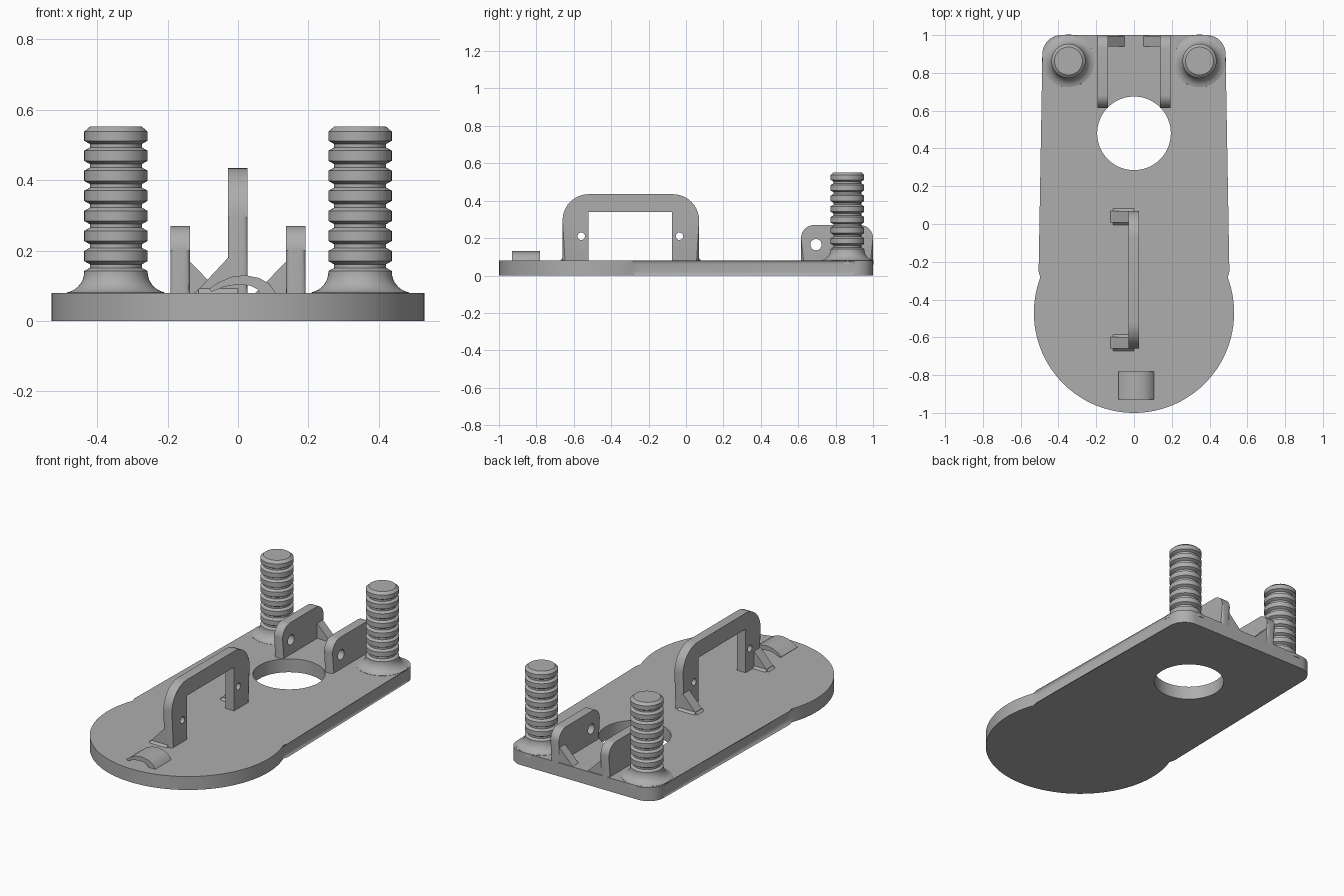
import bpy, bmesh
from math import sin, cos, pi, radians, asin
from mathutils import Vector

if "Cube" in bpy.data.objects:
    bpy.data.objects.remove(bpy.data.objects["Cube"])

grey = bpy.data.materials.new("plain_grey")
grey.use_nodes = True
grey.diffuse_color = (0.42, 0.42, 0.42, 1)
grey.node_tree.nodes["Principled BSDF"].inputs["Base Color"].default_value = grey.diffuse_color

PLACE = {"x": lambda a, b, t: (t, a, b),
         "y": lambda a, b, t: (a, t, b),
         "z": lambda a, b, t: (a, b, t)}


def finish(name, bm):
    bmesh.ops.recalc_face_normals(bm, faces=bm.faces)
    mesh = bpy.data.meshes.new(name)
    bm.to_mesh(mesh)
    bm.free()
    mesh.materials.append(grey)
    ob = bpy.data.objects.new(name, mesh)
    bpy.context.collection.objects.link(ob)
    return ob


def activate(ob):
    bpy.ops.object.select_all(action="DESELECT")
    ob.select_set(True)
    bpy.context.view_layer.objects.active = ob


def smooth(ob):
    activate(ob)
    bpy.ops.object.shade_smooth_by_angle(angle=radians(35))


def prism(name, outline, axis, lo, hi, rounding=0):
    """Extrude an outline along an axis, optionally rounding both rims."""
    bm = bmesh.new()
    caps = [[bm.verts.new(PLACE[axis](a, b, t)) for a, b in outline] for t in (lo, hi)]
    for cap in caps:
        bm.faces.new(cap)
    n = len(outline)
    for i in range(n):
        j = (i + 1) % n
        bm.faces.new((caps[0][i], caps[0][j], caps[1][j], caps[1][i]))
    if rounding:
        rims = [bm.edges.get((c[i], c[(i + 1) % n])) for c in caps for i in range(n)]
        bmesh.ops.bevel(bm, geom=rims, offset=rounding, segments=4,
                        profile=0.5, affect="EDGES", clamp_overlap=True)
    return finish(name, bm)


def arc(cx, cy, r, start, end, steps):
    return [(cx + r * cos(start + (end - start) * i / steps),
             cy + r * sin(start + (end - start) * i / steps)) for i in range(steps + 1)]


def arch(a0, a1, base, top, r):
    """Upright outline with its two upper corners rounded."""
    return ([(a0, base), (a1, base)] + arc(a1 - r, top - r, r, 0, pi / 2, 10)
            + arc(a0 + r, top - r, r, pi / 2, pi, 10))


def box(a0, a1, b0, b1):
    return [(a0, b0), (a1, b0), (a1, b1), (a0, b1)]


def cut(ob, outlines, axis, lo, hi):
    for outline in outlines:
        cutter = prism("cutter", outline, axis, lo, hi)
        cutter.hide_render = True
        mod = ob.modifiers.new("cut", "BOOLEAN")
        mod.operation, mod.solver, mod.object = "DIFFERENCE", "EXACT", cutter
        activate(ob)
        bpy.ops.object.modifier_apply(modifier=mod.name)
        bpy.data.objects.remove(cutter)


def circle(cx, cy, r, n):
    return arc(cx, cy, r, 0, 2 * pi, n)[:-1]


# Base plate: round front end joined to a straight body with rounded back corners
DECK, HALF, R, CY, CORNER = 0.08, 0.485, 0.53, -0.47, 0.1
join = pi / 2 - asin(HALF / R)
plate_outline = (arc(0, CY, R, pi - join, 2 * pi + join, 72)
                 + arc(HALF - CORNER, 1 - CORNER, CORNER, 0, pi / 2, 10)
                 + arc(CORNER - HALF, 1 - CORNER, CORNER, pi / 2, pi, 10))
plate = prism("base_plate", plate_outline, "z", 0, DECK, 0.02)
cut(plate, [circle(0, 0.48, 0.195, 64)], "z", -0.1, 0.2)
smooth(plate)

# Handle with a square opening and two pin holes
handle = prism("handle", arch(-0.66, 0.07, 0.04, 0.435, 0.14), "x", -0.029, 0.027, 0.015)
cut(handle, [box(-0.52, -0.075, 0.0, 0.34), circle(-0.56, 0.21, 0.02, 24),
             circle(-0.035, 0.21, 0.02, 24)], "x", -0.2, 0.2)
smooth(handle)

# Braces on the handle's right side
brace = [(-0.125, DECK - 0.01), (-0.125, DECK), (-0.11, 0.092), (-0.028, 0.18),
         (-0.01, 0.18), (-0.01, DECK - 0.01)]
for place, y in (("front", -0.66), ("back", 0.008)):
    prism(place + "_handle_brace", brace, "y", y, y + 0.062)
    # Flared foot where the brace meets the deck
    prism(place + "_brace_foot", [(y - 0.012, DECK - 0.01), (y + 0.074, DECK - 0.01),
                                  (y + 0.074, DECK), (y + 0.062, DECK + 0.012),
                                  (y, DECK + 0.012), (y - 0.012, DECK)], "x", -0.112, 0.0)

# Spring clip at the front
clip = [(-0.083, 0.09), (-0.06, 0.107), (-0.02, 0.125), (0.02, 0.13), (0.06, 0.122),
        (0.09, 0.105), (0.11, 0.075), (0.062, 0.075), (0.056, 0.09), (0.035, 0.1),
        (0, 0.104), (-0.04, 0.097), (-0.075, 0.083)]
smooth(prism("front_clip", clip, "y", -0.93, -0.78))

# Ribbed post profile: flared foot, seven grooves, chamfered top
RADIUS = 0.09
post = [(0, 0.06), (0.14, 0.06)]
post += [(0.15 - 0.06 * sin(t), 0.14 - 0.06 * cos(t))
         for t in [pi / 2 * i / 8 for i in range(1, 9)]]
for i in range(7):
    z = 0.156 + 0.057 * i
    post += [(RADIUS, z - 0.014), (0.074, z - 0.005), (0.074, z + 0.005), (RADIUS, z + 0.014)]
post += [(RADIUS, 0.538), (0.074, 0.552), (0, 0.552)]

for side, s in (("left", 1), ("right", -1)):
    bm = bmesh.new()
    verts = [bm.verts.new((r, 0, z)) for r, z in post]
    edges = [bm.edges.new(pair) for pair in zip(verts, verts[1:])]
    bmesh.ops.spin(bm, geom=verts + edges, cent=(0, 0, 0), axis=(0, 0, 1),
                   angle=2 * pi, steps=48, use_duplicate=False)
    bmesh.ops.remove_doubles(bm, verts=bm.verts, dist=0.0005)
    bmesh.ops.translate(bm, verts=bm.verts, vec=Vector((s * 0.347, 0.863, 0)))
    smooth(finish(side + "_ribbed_post", bm))

    # Upright lug with a pin hole
    lug = prism(side + "_lug", arch(0.615, 1.0, 0.02, 0.27, 0.07), "x",
                *sorted((s * 0.137, s * 0.192)), 0.018)
    cut(lug, [circle(0.695, 0.165, 0.03, 32)], "x", -0.3, 0.3)
    smooth(lug)

    # Brace on the lug's inner face
    prism(side + "_lug_brace", [(s * 0.05, DECK - 0.02), (s * 0.05, DECK), (s * 0.14, 0.172),
                                (s * 0.16, 0.172), (s * 0.16, DECK - 0.02)], "y", 0.94, 0.995)
